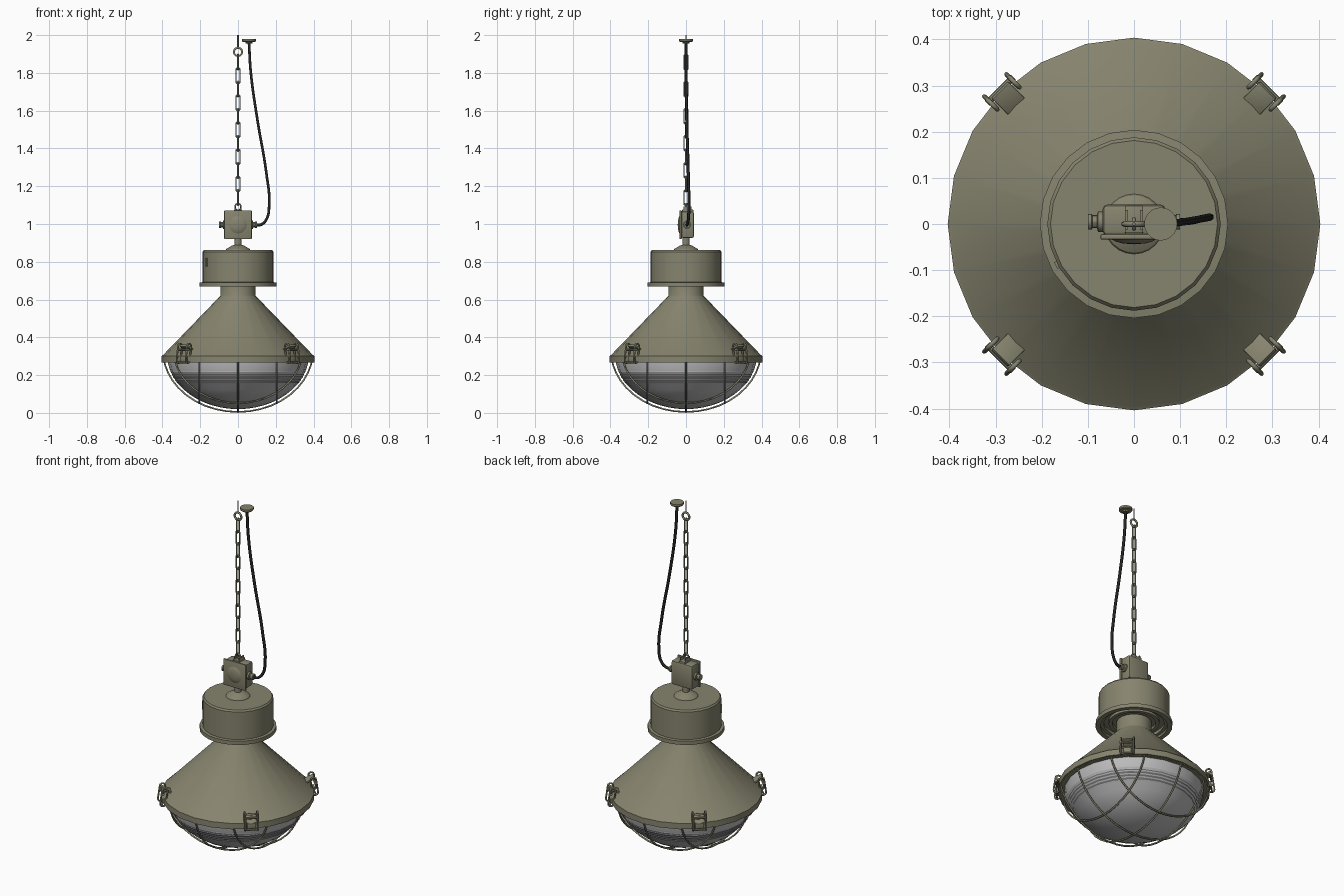
import bpy, bmesh, math
from mathutils import Vector, Matrix

if "Cube" in bpy.data.objects:
    bpy.data.objects.remove(bpy.data.objects["Cube"])


def material(name, rgb):
    m = bpy.data.materials.new(name)
    m.diffuse_color = (*rgb, 1)
    m.use_nodes = True
    m.node_tree.nodes["Principled BSDF"].inputs["Base Color"].default_value = m.diffuse_color
    return m


OLIVE = material("olive_paint", (0.24, 0.23, 0.155))
GLASS = material("grey_glass", (0.50, 0.50, 0.51))
BLACK = material("black_rubber", (0.018, 0.018, 0.018))
IDENT = Matrix.Identity(4)


def finish(name, bm, mat, matrix=IDENT):
    bmesh.ops.recalc_face_normals(bm, faces=bm.faces[:])
    me = bpy.data.meshes.new(name)
    bm.to_mesh(me)
    bm.free()
    me.materials.append(mat)
    ob = bpy.data.objects.new(name, me)
    ob.matrix_world = matrix
    bpy.context.collection.objects.link(ob)
    return ob


def lathe(name, profile, mat=OLIVE, seg=24, matrix=IDENT):
    """Revolve (radius, z) points around z."""
    bm = bmesh.new()
    rings = []
    for r, z in profile:
        if r < 1e-5:
            rings.append([bm.verts.new((0, 0, z))] * seg)
        else:
            rings.append([bm.verts.new((r * math.cos(math.tau * i / seg),
                                        r * math.sin(math.tau * i / seg), z)) for i in range(seg)])
    for a, b in zip(rings, rings[1:]):
        for i in range(seg):
            j = (i + 1) % seg
            quad = list(dict.fromkeys((a[i], a[j], b[j], b[i])))
            if len(quad) > 2:
                bm.faces.new(quad)
    return finish(name, bm, mat, matrix)


def box(name, lo, hi, bevel=0.0, mat=OLIVE, matrix=IDENT):
    bm = bmesh.new()
    bmesh.ops.create_cube(bm, size=1)
    for v in bm.verts:
        v.co = Vector([(l + h) / 2 + c * (h - l) for l, h, c in zip(lo, hi, v.co)])
    if bevel:
        bmesh.ops.bevel(bm, geom=bm.edges[:], offset=bevel, segments=2, profile=0.5, affect='EDGES')
    return finish(name, bm, mat, matrix)


def wire(name, pts, r, mat=OLIVE, closed=False, smooth=False, matrix=IDENT):
    """Round wire along a path."""
    cu = bpy.data.curves.new(name, 'CURVE')
    cu.dimensions = '3D'
    cu.bevel_depth = r
    cu.bevel_resolution = 1
    cu.use_fill_caps = True
    cu.resolution_u = 8
    sp = cu.splines.new('BEZIER' if smooth else 'POLY')
    store = sp.bezier_points if smooth else sp.points
    store.add(len(pts) - 1)
    for p, co in zip(store, pts):
        if smooth:
            p.co = co
            p.handle_left_type = p.handle_right_type = 'AUTO'
        else:
            p.co = (*co, 1)
    sp.use_cyclic_u = closed
    cu.materials.append(mat)
    ob = bpy.data.objects.new(name, cu)
    ob.matrix_world = matrix
    bpy.context.collection.objects.link(ob)
    return ob


def stadium(half_w, half_l, n=6):
    """Link outline in the xz plane, rounded at both ends."""
    s = half_l - half_w
    pts = []
    for k in range(2):
        for i in range(n + 1):
            a = math.pi * (k + i / n)
            pts.append((half_w * math.cos(a), 0, half_w * math.sin(a) + (s if k == 0 else -s)))
    return pts


def along_x(x, z, sign=1):
    return Matrix.Translation((x, 0.005, z)) @ Matrix.Rotation(sign * math.pi / 2, 4, 'Y')


# Conical shade with rim and neck, hollow inside
lathe("shade", [(0.365, 0.275), (0.37, 0.268), (0.404, 0.268), (0.404, 0.302), (0.396, 0.307),
                (0.095, 0.618), (0.093, 0.622), (0.093, 0.69), (0.08, 0.69), (0.08, 0.61),
                (0.38, 0.302), (0.365, 0.275)])

# Gear housing: flange, drum, bevelled lid, stepped underside
lathe("housing", [(0, 0.70), (0.115, 0.70), (0.115, 0.685), (0.135, 0.685), (0.135, 0.70),
                  (0.16, 0.70), (0.16, 0.682), (0.178, 0.682), (0.178, 0.668), (0.204, 0.668),
                  (0.204, 0.69), (0.188, 0.692), (0.188, 0.853), (0.181, 0.862), (0, 0.862)])
lathe("stem", [(0.066, 0.86), (0.062, 0.868), (0.03, 0.887), (0.019, 0.889), (0.019, 0.925), (0, 0.925)])
box("housing_latch", (0.184, -0.008, 0.775), (0.192, 0.008, 0.82),
    matrix=Matrix.Rotation(math.radians(208), 4, 'Z'))

# Ribbed glass bowl
def glass_r(z):
    return 0.375 * math.sqrt(max(0, 1 - ((0.31 - z) / 0.29) ** 2))


bowl = []
for i in range(9):
    z = 0.277 - 0.014 * i
    r = glass_r(z)
    bowl += [(r, z), (r, z - 0.004)]
for i in range(9):
    t = math.asin((0.31 - 0.151) / 0.29)
    t += (math.pi / 2 - t) * i / 8
    bowl.append((0.375 * math.cos(t) if i < 8 else 0, 0.31 - 0.29 * math.sin(t)))
lathe("glass_bowl", bowl, GLASS)


# Wire guard: three arcs each way over the bowl
def guard_arc(offset, n=20):
    end = math.sqrt(0.39 ** 2 - offset ** 2)
    pts = []
    for i in range(n + 1):
        u = -end * math.cos(math.pi * i / n)
        q = (u * u + offset * offset) / 0.397 ** 2
        pts.append((u, offset, 0.33 - 0.325 * math.sqrt(max(0, 1 - q))))
    return pts


for turn in range(2):
    for off in (-0.205, 0, 0.205):
        wire("guard_wire", guard_arc(off), 0.005, matrix=Matrix.Rotation(turn * math.pi / 2, 4, 'Z'))
wire("guard_ring", [(0.39 * math.cos(math.tau * i / 24), 0.39 * math.sin(math.tau * i / 24), 0.272)
                    for i in range(24)], 0.006, closed=True)

# Four toggle clips on the rim diagonals
for k in range(4):
    m = Matrix.Rotation(math.radians(45 + 90 * k), 4, 'Z')
    tilt = m @ Matrix.Translation((0.385, 0, 0.345)) @ Matrix.Rotation(math.radians(-25), 4, 'Y')
    box("clip_lever", (-0.035, -0.026, -0.006), (0.028, 0.026, 0.006), 0.003, matrix=tilt)
    box("clip_base", (0.395, -0.022, 0.272), (0.412, 0.022, 0.302), 0.003, matrix=m)
    lathe("clip_pin", [(0, -0.04), (0.007, -0.04), (0.007, 0.04), (0, 0.04)], seg=10,
          matrix=m @ Matrix.Translation((0.41, 0, 0.335)) @ Matrix.Rotation(math.pi / 2, 4, 'X'))
    for y in (-0.034, 0.034):
        side = m @ Matrix.Translation((0.405, y, 0.315)) @ Matrix.Rotation(math.radians(-8), 4, 'Y')
        wire("clip_loop", stadium(0.015, 0.052), 0.005, closed=True, matrix=side)
    wire("clip_hook", [(0.412, -0.034, 0.267), (0.412, 0.034, 0.267)], 0.005, matrix=m)

# Junction box with cover, shallow dome and cable glands
box("junction_box", (-0.068, -0.025, 0.926), (0.068, 0.042, 1.066), 0.01)
box("box_cover", (-0.073, -0.034, 0.92), (0.073, -0.022, 1.072), 0.004)
lathe("cover_dome", [(0.048, 0), (0.04, 0.005), (0.025, 0.009), (0, 0.011)], seg=20,
      matrix=Matrix.Translation((0, -0.033, 0.996)) @ Matrix.Rotation(math.pi / 2, 4, 'X'))
gland = [(0.022, 0), (0.022, 0.012), (0.014, 0.014), (0.014, 0.024), (0.017, 0.026), (0.017, 0.034), (0, 0.034)]
lathe("gland_left", gland, seg=12, matrix=along_x(-0.066, 0.996, -1))
lathe("gland_right", gland, seg=12, matrix=along_x(0.066, 0.996))

# Top bracket and eye
box("bracket_base", (-0.02, -0.02, 1.062), (0.02, 0.04, 1.076), 0.003)
for x in (-0.016, 0.016):
    box("bracket_cheek", (x - 0.003, -0.012, 1.07), (x + 0.003, 0.03, 1.092))
wire("lower_eye", [(x, 0, z + 1.09) for x, _, z in stadium(0.015, 0.018)], 0.005, closed=True)

# Chain with alternating links, upper eye and ceiling rod
for k in range(11):
    turn = math.pi / 2 if k % 2 == 0 else 0
    wire("chain_link", stadium(0.0105, 0.041), 0.0045, closed=True,
         matrix=Matrix.Translation((0, 0, 1.14 + 0.0717 * k)) @ Matrix.Rotation(turn, 4, 'Z'))
wire("upper_eye", [(x, 0, z + 1.911) for x, _, z in stadium(0.022, 0.022)], 0.006, closed=True)
wire("ceiling_rod", [(0, 0, 1.93), (0, 0, 2.0)], 0.004)

# Ceiling cup and hanging cable
lathe("ceiling_cup", [(0, 1.955), (0.018, 1.955), (0.018, 1.962), (0.033, 1.964), (0.036, 1.968),
                      (0.036, 1.979), (0, 1.979)], seg=20, matrix=Matrix.Translation((0.058, 0, 0)))
wire("cable", [(0.058, 0, 1.96), (0.068, 0.0, 1.8), (0.103, 0.004, 1.55), (0.15, 0.012, 1.27),
               (0.165, 0.015, 1.1), (0.148, 0.012, 1.02), (0.12, 0.006, 0.996), (0.092, 0.005, 0.996)],
     0.008, BLACK, smooth=True)

# Smooth shading with sharp edges kept
meshes = [o for o in bpy.data.objects if o.type == 'MESH']
bpy.ops.object.select_all(action='DESELECT')
for o in meshes:
    o.select_set(True)
bpy.context.view_layer.objects.active = meshes[0]
bpy.ops.object.shade_smooth_by_angle(angle=math.radians(30))
